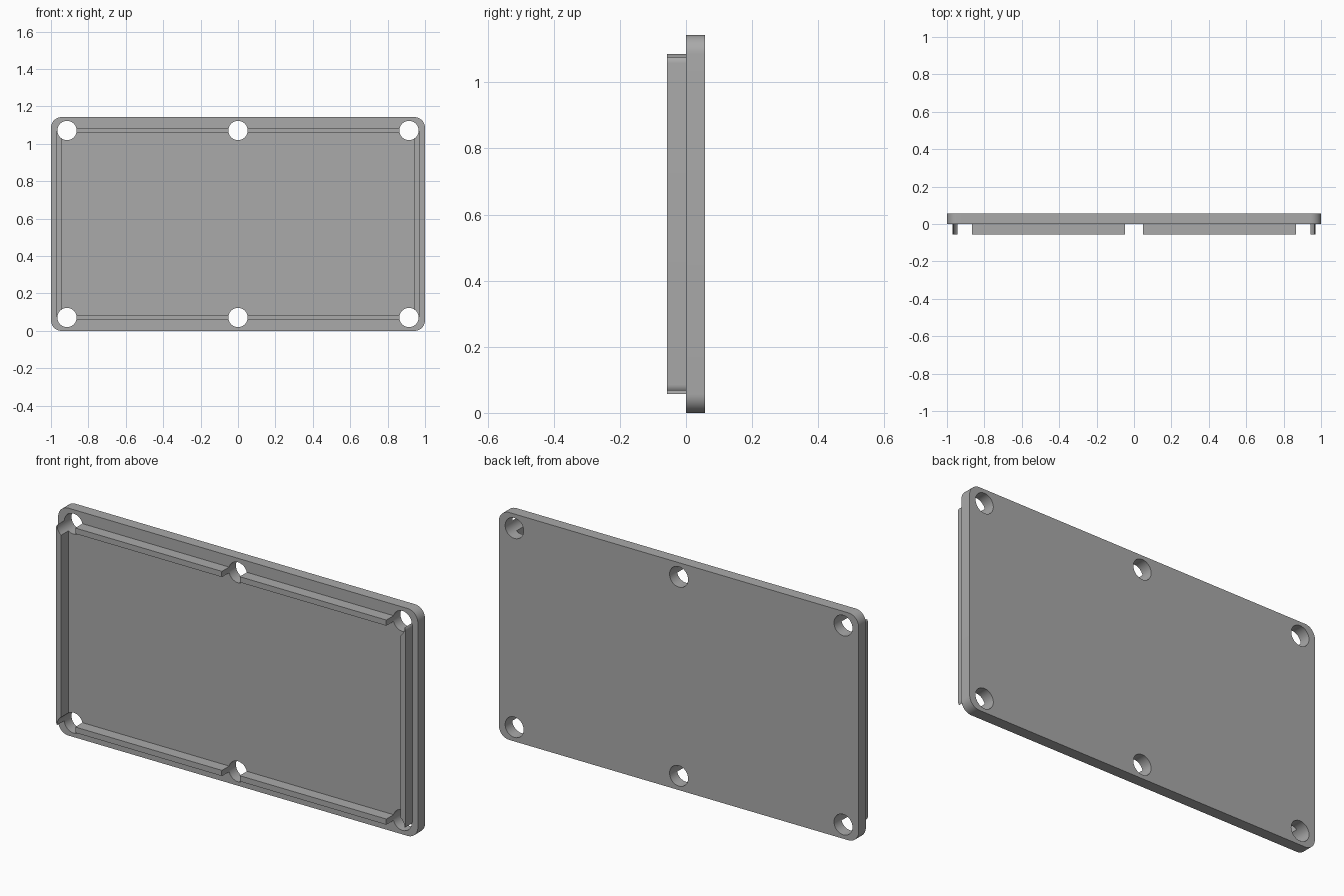
import bpy
import bmesh
from math import cos, sin, pi, radians

cube = bpy.data.objects.get("Cube")
if cube:
    bpy.data.objects.remove(cube, do_unlink=True)

U = 1 / 35            # one unit of the design grid
MID_Z = 20 * U        # height of the panel centre

grey = bpy.data.materials.new("plain grey")
grey.use_nodes = True
colour = (0.4, 0.4, 0.4, 1)
grey.diffuse_color = colour
grey.node_tree.nodes["Principled BSDF"].inputs["Base Color"].default_value = colour


def rounded_rect(half_x, half_z, radius, steps=12):
    """Outline in the xz plane, around the panel centre."""
    points = []
    for i, (sx, sz) in enumerate([(1, 1), (-1, 1), (-1, -1), (1, -1)]):
        for k in range(steps + 1):
            a = (i + k / steps) * pi / 2
            points.append((sx * (half_x - radius) + radius * cos(a),
                           sz * (half_z - radius) + radius * sin(a)))
    return points


def prism(name, outline, y0, y1):
    """Extrude an xz outline from y0 to y1."""
    bm = bmesh.new()
    face = bm.faces.new([bm.verts.new((x, y0, z + MID_Z)) for x, z in outline])
    new = bmesh.ops.extrude_face_region(bm, geom=[face])["geom"]
    verts = [v for v in new if isinstance(v, bmesh.types.BMVert)]
    bmesh.ops.translate(bm, verts=verts, vec=(0, y1 - y0, 0))
    bmesh.ops.recalc_face_normals(bm, faces=bm.faces)
    mesh = bpy.data.meshes.new(name)
    bm.to_mesh(mesh)
    bm.free()
    mesh.materials.append(grey)
    obj = bpy.data.objects.new(name, mesh)
    bpy.context.collection.objects.link(obj)
    return obj


def combine(target, tool, operation):
    """Apply a boolean and discard the tool."""
    mod = target.modifiers.new("combine", 'BOOLEAN')
    mod.operation, mod.object, mod.solver = operation, tool, 'EXACT'
    bpy.context.view_layer.objects.active = target
    bpy.ops.object.modifier_apply(modifier=mod.name)
    bpy.data.objects.remove(tool, do_unlink=True)


# Flat plate with rounded corners
panel = prism("cover_panel", rounded_rect(35 * U, 20 * U, 2 * U), 0, 2 * U)

# Thin locating rim on the front
rim = prism("rim", rounded_rect(34 * U, 18 * U, U), -2 * U, 0)
x, z = 33 * U, 17 * U
opening = prism("opening", [(x, z), (-x, z), (-x, -z), (x, -z)], -3 * U, U)
combine(rim, opening, 'DIFFERENCE')
combine(panel, rim, 'UNION')

# Screw holes through plate and rim
for cx in (-32 * U, 0, 32 * U):
    for cz in (-17.5 * U, 17.5 * U):
        r = 1.8 * U
        circle = [(cx + r * cos(k * pi / 24), cz + r * sin(k * pi / 24))
                  for k in range(48)]
        combine(panel, prism("hole", circle, -3 * U, 3 * U), 'DIFFERENCE')

# Smooth the rounded corners and holes, keep the edges sharp
bpy.ops.object.select_all(action='DESELECT')
panel.select_set(True)
bpy.context.view_layer.objects.active = panel
bpy.ops.object.shade_smooth_by_angle(angle=radians(30))
